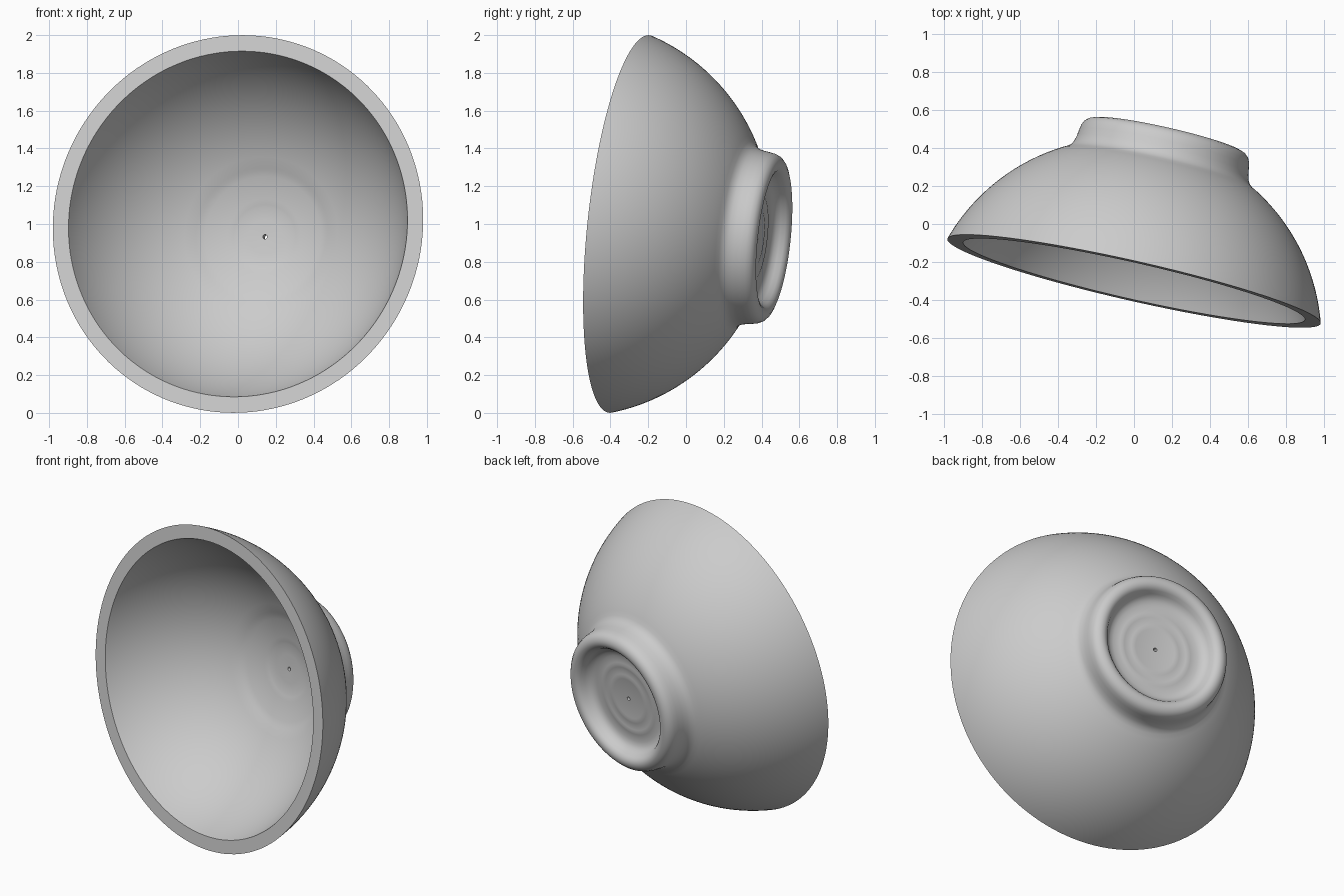
import bpy, bmesh
from math import sqrt, radians, tau
from mathutils import Vector

if "Cube" in bpy.data.objects:
    bpy.data.objects.remove(bpy.data.objects["Cube"])

SEGMENTS = 144
HOLE = 0.012


def material(name, colour):
    mat = bpy.data.materials.new(name)
    mat.use_nodes = True
    mat.diffuse_color = colour
    mat.node_tree.nodes["Principled BSDF"].inputs["Base Color"].default_value = colour
    return mat


def arc(r_start, r_end, centre, radius, steps):
    """Spherical wall as (radius, depth) points, even in radius squared."""
    points = []
    for i in range(steps + 1):
        t = i / steps
        r = r_start + (r_end - r_start) * t
        points.append((r, centre + sqrt(radius ** 2 - r ** 2)))
    return points


def even_arc(r_rim, r_end, centre, radius, steps):
    """Spherical wall from the rim, even in depth first."""
    depth_end = centre + sqrt(radius ** 2 - r_end ** 2)
    depths = [depth_end * i / steps for i in range(steps + 1)]
    return [(sqrt(radius ** 2 - (d - centre) ** 2), d) for d in depths]


# Inner wall: spherical, with a faint turning step and a flat middle
inner_centre = -0.326
inner_radius = sqrt(0.92 ** 2 + inner_centre ** 2)
inner = even_arc(0.92, 0.36, inner_centre, inner_radius, 24)
inner += [(r, d + 0.003) for r, d in arc(0.345, 0.17, inner_centre, inner_radius, 6)]
inner += [(0.155, 0.643), (0.09, 0.648), (HOLE, 0.65)]

# Outer wall: spherical down to the foot
outer_centre = -0.311
outer_radius = sqrt(1.005 ** 2 + outer_centre ** 2)
outer = even_arc(1.005, 0.53, outer_centre, outer_radius, 24)

# Foot ring with rounded lip, then the recessed base with turning rings
foot = [(0.503, 0.612), (0.483, 0.628), (0.47, 0.65), (0.462, 0.68),
        (0.457, 0.715), (0.452, 0.743), (0.442, 0.765), (0.426, 0.78),
        (0.405, 0.788), (0.385, 0.788), (0.366, 0.78), (0.352, 0.765),
        (0.34, 0.742), (0.326, 0.722), (0.305, 0.708), (0.28, 0.702),
        (0.235, 0.70), (0.22, 0.704), (0.205, 0.70), (0.16, 0.70),
        (0.145, 0.703), (0.13, 0.70), (HOLE, 0.70)]

# Closed profile: centre hole edge, inner wall, flat rim, outer wall, foot
profile = inner[::-1] + outer + foot

bm = bmesh.new()
verts = [bm.verts.new((r, 0, d)) for r, d in profile]
edges = [bm.edges.new((a, b)) for a, b in zip(verts, verts[1:] + verts[:1])]
bmesh.ops.spin(bm, geom=verts + edges, cent=(0, 0, 0), axis=(0, 0, 1),
               angle=tau, steps=SEGMENTS, use_merge=True)
bmesh.ops.remove_doubles(bm, verts=bm.verts, dist=0.0001)
bmesh.ops.recalc_face_normals(bm, faces=bm.faces)

mesh = bpy.data.meshes.new("bowl")
bm.to_mesh(mesh)
bm.free()
mesh.materials.append(material("plain grey", (0.6, 0.6, 0.6, 1)))
bowl = bpy.data.objects.new("bowl", mesh)
bpy.context.collection.objects.link(bowl)

# Stand the bowl on its rim, opening forward and slightly turned
axis = Vector((0.22, 0.97, -0.104)).normalized()
bowl.rotation_mode = "QUATERNION"
bowl.rotation_quaternion = Vector((0, 0, 1)).rotation_difference(axis)
bowl.location = (0, -0.30, 1.0)

bpy.ops.object.select_all(action="DESELECT")
bowl.select_set(True)
bpy.context.view_layer.objects.active = bowl
bpy.ops.object.shade_smooth_by_angle(angle=radians(35))
